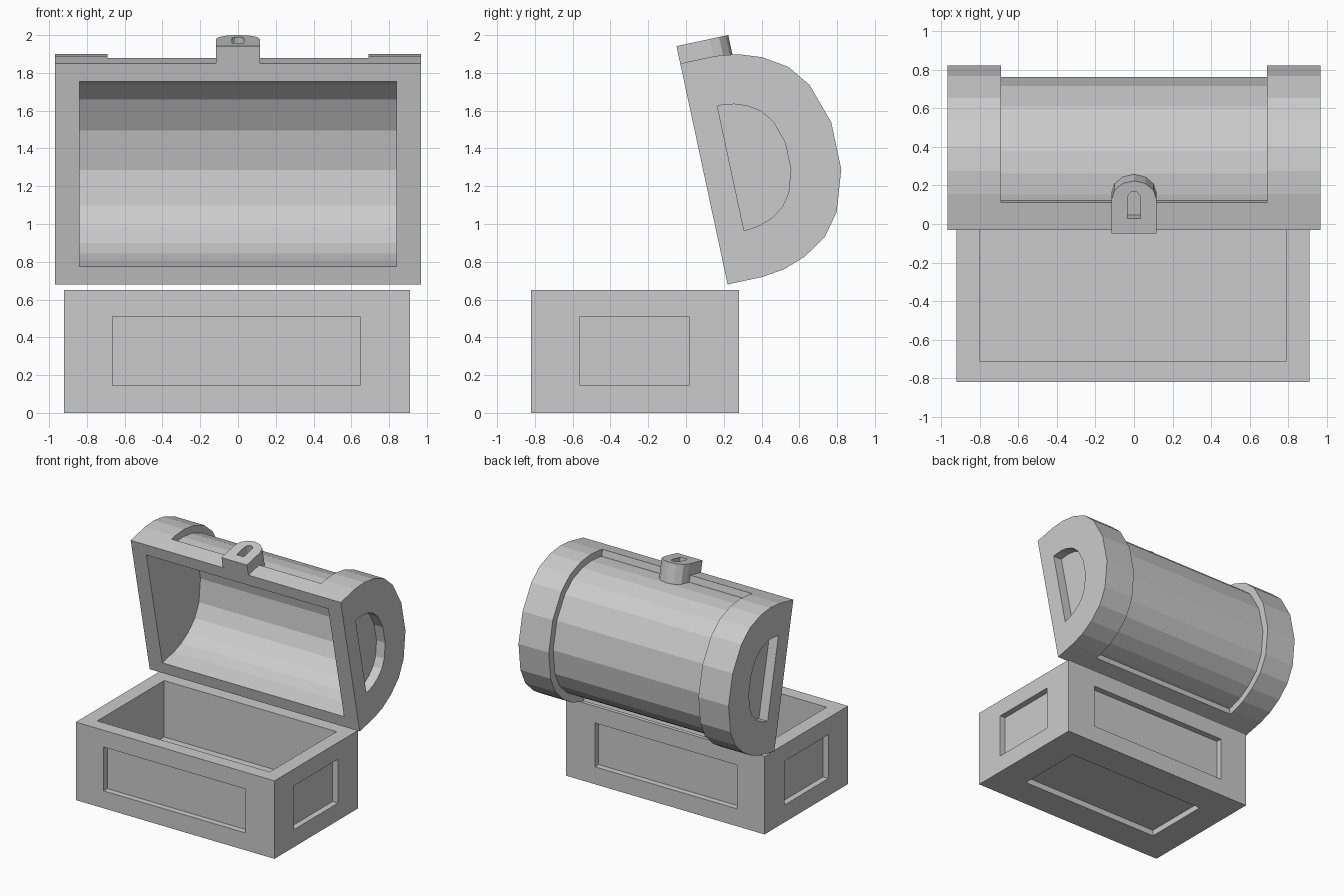
import bpy, bmesh, math

old = bpy.data.objects.get("Cube")
if old:
    bpy.data.objects.remove(old, do_unlink=True)

grey = bpy.data.materials.new("plain grey")
grey.use_nodes = True
grey.diffuse_color = (0.6, 0.6, 0.6, 1)
grey.node_tree.nodes["Principled BSDF"].inputs["Base Color"].default_value = (0.6, 0.6, 0.6, 1)


def prism(name, outline, axis, lo, hi):
    """Extrude a closed outline along x (axis 0) or z (axis 2)."""
    bm = bmesh.new()
    place = (lambda p, t: (t, *p)) if axis == 0 else (lambda p, t: (*p, t))
    face = bm.faces.new([bm.verts.new(place(p, lo)) for p in outline])
    new = bmesh.ops.extrude_face_region(bm, geom=[face])["geom"]
    verts = [v for v in new if isinstance(v, bmesh.types.BMVert)]
    shift = [0, 0, 0]
    shift[axis] = hi - lo
    bmesh.ops.translate(bm, vec=shift, verts=verts)
    bmesh.ops.recalc_face_normals(bm, faces=bm.faces)
    mesh = bpy.data.meshes.new(name)
    bm.to_mesh(mesh)
    bm.free()
    mesh.materials.append(grey)
    ob = bpy.data.objects.new(name, mesh)
    bpy.context.scene.collection.objects.link(ob)
    return ob


def box(name, x, y, z):
    outline = [(x[0], y[0]), (x[1], y[0]), (x[1], y[1]), (x[0], y[1])]
    return prism(name, outline, 2, *z)


def combine(ob, others, operation):
    """Apply booleans one by one and remove the helpers."""
    for other in others:
        other.hide_render = True
        mod = ob.modifiers.new("cut", "BOOLEAN")
        mod.operation, mod.solver, mod.object = operation, "EXACT", other
        bpy.context.view_layer.update()
        graph = bpy.context.evaluated_depsgraph_get()
        mesh = bpy.data.meshes.new_from_object(ob.evaluated_get(graph))
        ob.modifiers.clear()
        ob.data = mesh
        bpy.data.objects.remove(other, do_unlink=True)


def mirrored(half):
    """Full outline from its upper half, mirrored in height."""
    return half + [(y, -z) for y, z in reversed(half)]


def scaled(points, sy, sz):
    return [(y * sy, z * sz) for y, z in points]


# Chest base: hollow box with a sunken panel on each side and underneath
X, Y, H = (-0.92, 0.91), (-0.82, 0.28), 0.65
PX, PY, PZ = (-0.665, 0.645), (-0.56, 0.015), (0.145, 0.51)
SINK, OUT = 0.05, 0.1
base = box("chest_base", X, Y, (0, H))
cuts = [box("cavity", (-0.8, 0.79), (-0.71, 0.17), (0.18, H + OUT)),
        box("panel", PX, PY, (-OUT, SINK))]
for low, high in ((0, SINK), (1, -SINK)):
    side = -OUT if low == 0 else OUT
    cuts.append(box("panel", PX, sorted((Y[low] + side, Y[low] + high)), PZ))
    cuts.append(box("panel", sorted((X[low] + side, X[low] + high)), PY, PZ))
combine(base, cuts, "DIFFERENCE")

# Lid: domed outline, with y as depth from the rim and z along the rim
dome = [(0, 0.598), (0.19, 0.598), (0.31, 0.582), (0.43, 0.54),
        (0.555, 0.461), (0.645, 0.344), (0.716, 0.128)]
RIM, BAND, END = 0.145, 0.69, 0.968
sunk = [(0, 0.598), (RIM, 0.598), (RIM, 0.543)] + scaled(dome[1:], 0.92, 0.908)
lid = prism("lid", mirrored(sunk), 0, -BAND, BAND)

# Raised end bands
bands = [prism("band", mirrored(dome), 0, *span)
         for span in ((-END, -BAND), (BAND, END))]

# Latch tongue with a rounded back
def tongue(name, width, front, straight, back, lo, hi):
    steps = 6
    arc = [(width * math.cos(math.pi * i / steps),
            straight + (back - straight) * math.sin(math.pi * i / steps))
           for i in range(steps + 1)]
    return prism(name, [(-width, front), (width, front)] + arc, 2, lo, hi)

latch = tongue("latch", 0.117, 0, 0.18, 0.28, 0.515, 0.692)
combine(lid, bands + [latch], "UNION")

# Lid hollow, sunken end panels and latch slot
hollow = scaled(dome, 0.836, 0.836)
hollow[0] = (-OUT, hollow[0][1])
panel = [(RIM + (y - RIM) * 0.543, z * 0.563) for y, z in dome]
panel[0] = (RIM, panel[0][1])
DEEP = 0.08
cuts = [prism("hollow", mirrored(hollow), 0, -0.838, 0.838),
        prism("end_panel", mirrored(panel), 0, -END - OUT, -END + DEEP),
        prism("end_panel", mirrored(panel), 0, END - DEEP, END + OUT),
        tongue("slot", 0.033, 0.08, 0.19, 0.224, 0.602, 0.8)]
combine(lid, cuts, "DIFFERENCE")

# Swing the lid open
lid.location = (0, 0.095, 1.265)
lid.rotation_euler = (math.radians(12.1), 0, 0)
